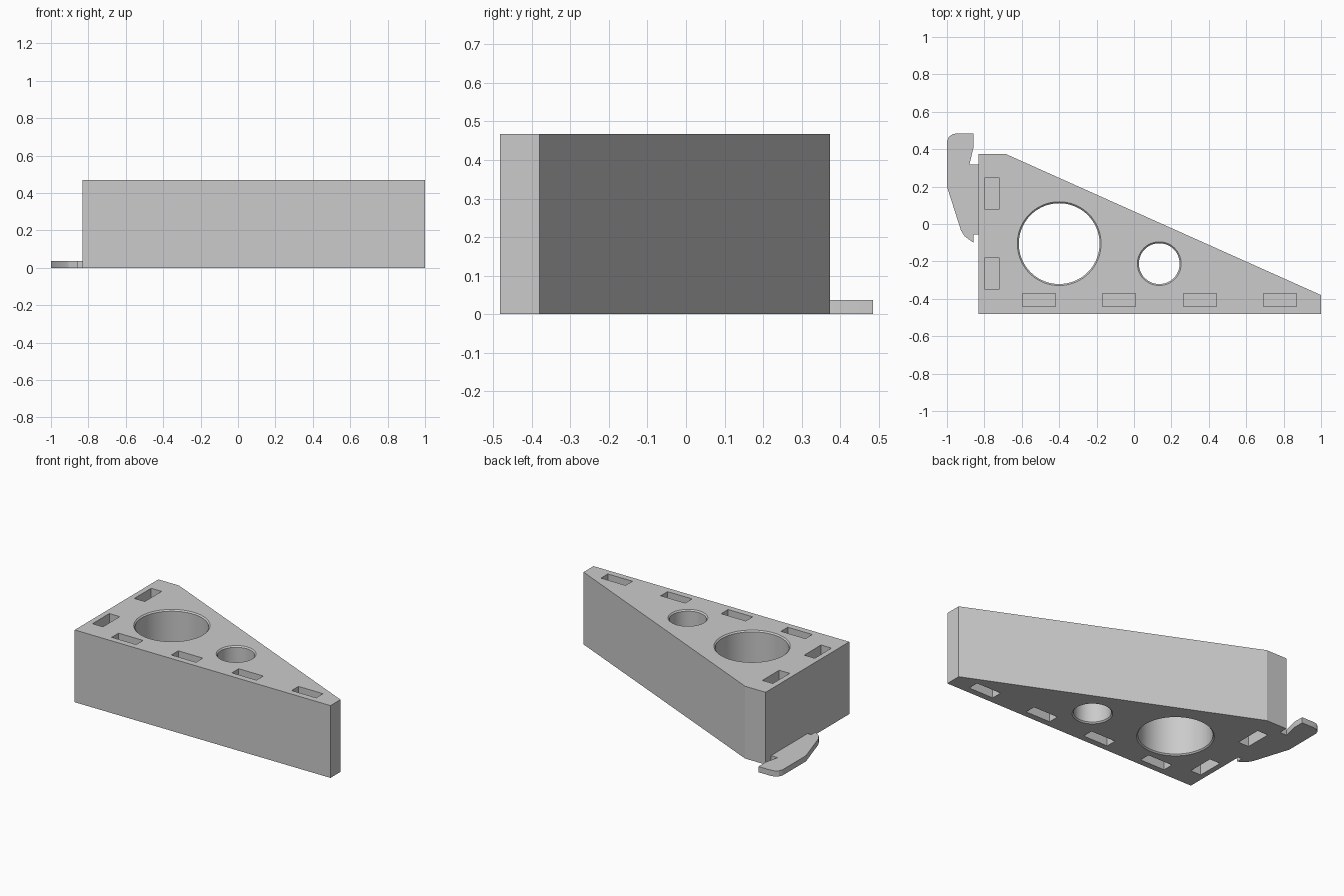
import bpy, bmesh, math

if "Cube" in bpy.data.objects:
    bpy.data.objects.remove(bpy.data.objects["Cube"])

HEIGHT = 0.468
grey = bpy.data.materials.new("plain grey")
grey.use_nodes = True
grey.diffuse_color = (0.6, 0.6, 0.6, 1)
grey.node_tree.nodes["Principled BSDF"].inputs["Base Color"].default_value = (0.6, 0.6, 0.6, 1)


def loft(bm, rings):
    """Closed solid through a stack of equal-length outlines."""
    loops = [[bm.verts.new(p) for p in ring] for ring in rings]
    n = len(loops[0])
    bm.faces.new(loops[0][::-1])
    bm.faces.new(loops[-1])
    for low, high in zip(loops, loops[1:]):
        for i in range(n):
            j = (i + 1) % n
            bm.faces.new((low[i], low[j], high[j], high[i]))


def prism(bm, outline, z0, z1):
    loft(bm, [[(x, y, z) for x, y in outline] for z in (z0, z1)])


def make_object(name, bm):
    bmesh.ops.recalc_face_normals(bm, faces=bm.faces)
    mesh = bpy.data.meshes.new(name)
    bm.to_mesh(mesh)
    bm.free()
    mesh.materials.append(grey)
    obj = bpy.data.objects.new(name, mesh)
    bpy.context.collection.objects.link(obj)
    return obj


# Wedge-shaped body
bm = bmesh.new()
prism(bm, [(-0.832, -0.482), (1, -0.482), (1, -0.38), (-0.685, 0.374), (-0.832, 0.374)], 0, HEIGHT)
body = make_object("wedge_body", bm)

# Cutter for the round through holes, chamfered at both ends
bm = bmesh.new()
lip = 0.008
for cx, cy, r in ((-0.4, -0.105, 0.216), (0.135, -0.212, 0.109)):
    levels = ((-lip, r + 2 * lip), (lip, r), (HEIGHT - lip, r), (HEIGHT + lip, r + 2 * lip))
    loft(bm, [[(cx + rad * math.cos(a), cy + rad * math.sin(a), z)
               for a in (math.tau * i / 72 for i in range(72))] for z, rad in levels])

# Cutter for the blind slots, on the top and the underside
slots = [(x, -0.406, 0.176, 0.07) for x in (-0.508, -0.08, 0.353, 0.781)]
slots += [(-0.759, y, 0.075, 0.172) for y in (0.163, -0.265)]
depth = 0.1
for x, y, w, d in slots:
    outline = [(x + sx * w / 2, y + sy * d / 2) for sx, sy in ((-1, -1), (1, -1), (1, 1), (-1, 1))]
    prism(bm, outline, -0.02, depth)
    prism(bm, outline, HEIGHT - depth, HEIGHT + 0.02)
cutter = make_object("hole_cutter", bm)
cutter.hide_render = True

cut = body.modifiers.new("holes", 'BOOLEAN')
cut.operation = 'DIFFERENCE'
cut.solver = 'EXACT'
cut.object = cutter
bpy.context.view_layer.objects.active = body
bpy.ops.object.modifier_apply(modifier=cut.name)
bpy.data.objects.remove(cutter)

# Thin hooked tab on the right-hand side
bm = bmesh.new()
prism(bm, [(-0.832, 0.318), (-0.88, 0.318), (-0.858, 0.41), (-0.858, 0.485), (-0.946, 0.485),
           (-0.97, 0.48), (-0.99, 0.465), (-1, 0.44), (-1, 0.2), (-0.925, -0.035),
           (-0.905, -0.066), (-0.858, -0.1), (-0.858, -0.056), (-0.832, -0.056)], 0, 0.037)
tab = make_object("hook_tab", bm)

# Smooth hole walls, crisp edges
for obj in (body, tab):
    bpy.ops.object.select_all(action='DESELECT')
    obj.select_set(True)
    bpy.context.view_layer.objects.active = obj
    bpy.ops.object.shade_smooth_by_angle(angle=math.radians(20))
